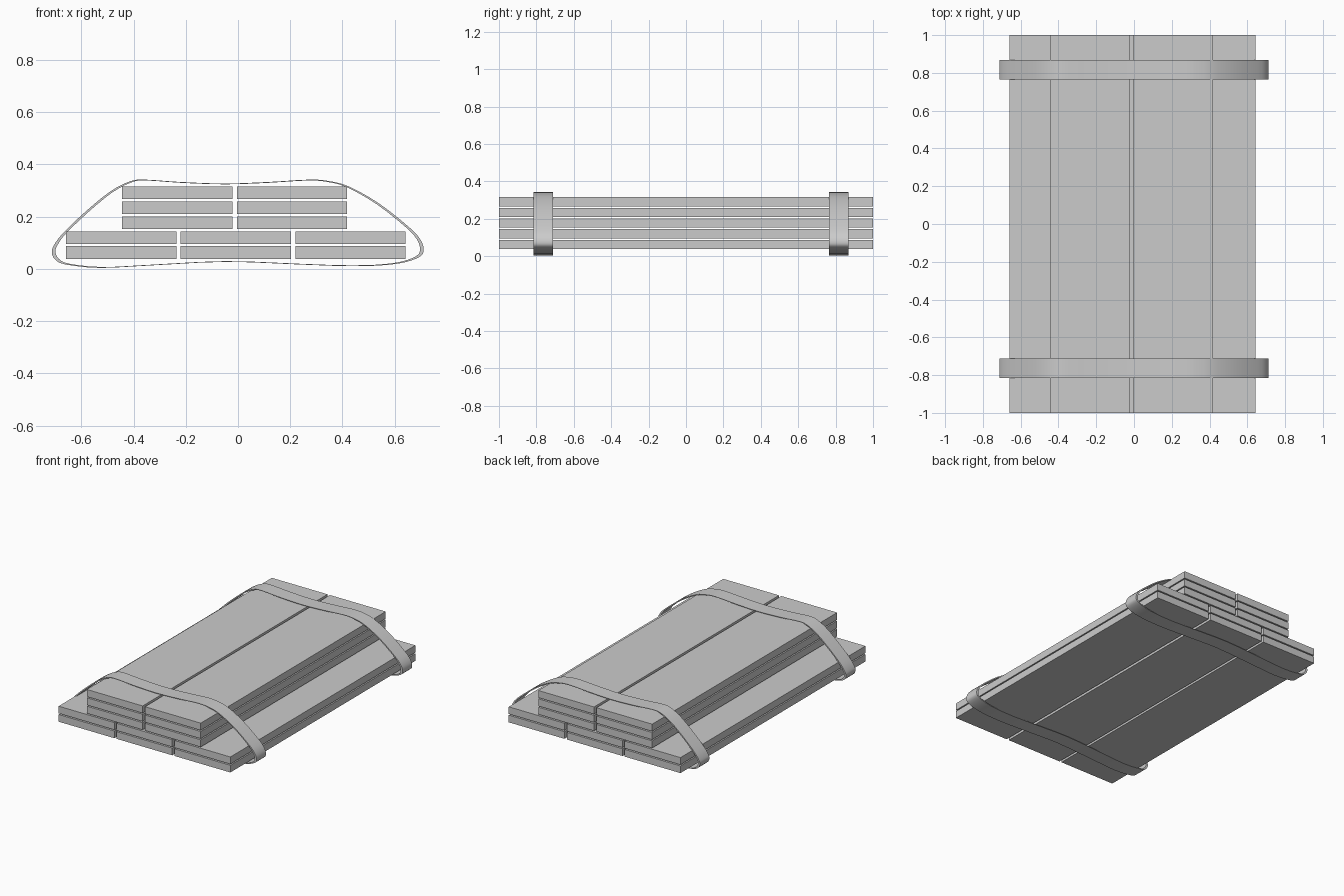
import bpy
import bmesh
import math
from mathutils import Vector

cube = bpy.data.objects.get("Cube")
if cube:
    bpy.data.objects.remove(cube, do_unlink=True)

grey = bpy.data.materials.new("neutral grey")
grey.use_nodes = True
colour = (0.6, 0.6, 0.6, 1)
grey.diffuse_color = colour
grey.node_tree.nodes["Principled BSDF"].inputs["Base Color"].default_value = colour


def finish(bm, name):
    bmesh.ops.recalc_face_normals(bm, faces=bm.faces)
    mesh = bpy.data.meshes.new(name)
    bm.to_mesh(mesh)
    bm.free()
    mesh.materials.append(grey)
    obj = bpy.data.objects.new(name, mesh)
    bpy.context.collection.objects.link(obj)
    return obj


# Planks: flat boards running the full depth
WIDTH, LENGTH, THICK = 0.422, 2.0, 0.049


def plank(name, x, z):
    bm = bmesh.new()
    bmesh.ops.create_cube(bm, size=1)
    bmesh.ops.scale(bm, vec=(WIDTH, LENGTH, THICK), verts=bm.verts)
    bmesh.ops.translate(bm, vec=(x, 0, z), verts=bm.verts)
    finish(bm, name)


# Two wide layers below, three narrower layers on top
for layer in range(5):
    z = 0.0625 + 0.0572 * layer
    centres = (-0.447, -0.009, 0.431) if layer < 2 else (-0.233, 0.207)
    for column, x in enumerate(centres):
        plank(f"plank_{layer + 1}_{column + 1}", x, z)

# Strap outline in x and z, running around the stack
OUTLINE = [
    (-0.358, 0.342), (-0.415, 0.335), (-0.49, 0.296), (-0.583, 0.22),
    (-0.671, 0.136), (-0.705, 0.09), (-0.713, 0.063), (-0.70, 0.036),
    (-0.66, 0.017), (-0.53, 0.004), (-0.34, 0.013), (-0.05, 0.027),
    (0.235, 0.017), (0.407, 0.011), (0.54, 0.013), (0.637, 0.025),
    (0.698, 0.048), (0.711, 0.075), (0.698, 0.113), (0.656, 0.159),
    (0.541, 0.25), (0.426, 0.315), (0.35, 0.336), (0.273, 0.342),
    (0.12, 0.333), (-0.05, 0.327), (-0.224, 0.333),
]


def smooth_loop(points, steps=3):
    """Closed spline through the points."""
    pts = [Vector(p) for p in points]
    n = len(pts)
    result = []
    for i in range(n):
        a, b, c, d = (pts[(i + k) % n] for k in (-1, 0, 1, 2))
        for s in range(steps):
            t = s / steps
            result.append(0.5 * (2 * b + (c - a) * t
                                 + (2 * a - 5 * b + 4 * c - d) * t ** 2
                                 + (3 * b - a - 3 * c + d) * t ** 3))
    return result


# Straps: thin closed bands, thickest at the side bends
def strap(name, y_front, y_back):
    bm = bmesh.new()
    rings = []
    loop = smooth_loop(OUTLINE)
    for shrink, y in ((1, y_front), (1, y_back), (0.98, y_back), (0.98, y_front)):
        rings.append([bm.verts.new((p.x * shrink, y, 0.17 + (p.y - 0.17) * shrink))
                      for p in loop])
    n = len(loop)
    for r in range(4):
        a, b = rings[r], rings[(r + 1) % 4]
        for i in range(n):
            j = (i + 1) % n
            bm.faces.new((a[i], a[j], b[j], b[i]))
    obj = finish(bm, name)
    bpy.ops.object.select_all(action="DESELECT")
    obj.select_set(True)
    bpy.context.view_layer.objects.active = obj
    bpy.ops.object.shade_smooth_by_angle(angle=math.radians(40))


strap("front_strap", -0.815, -0.712)
strap("back_strap", 0.765, 0.868)
